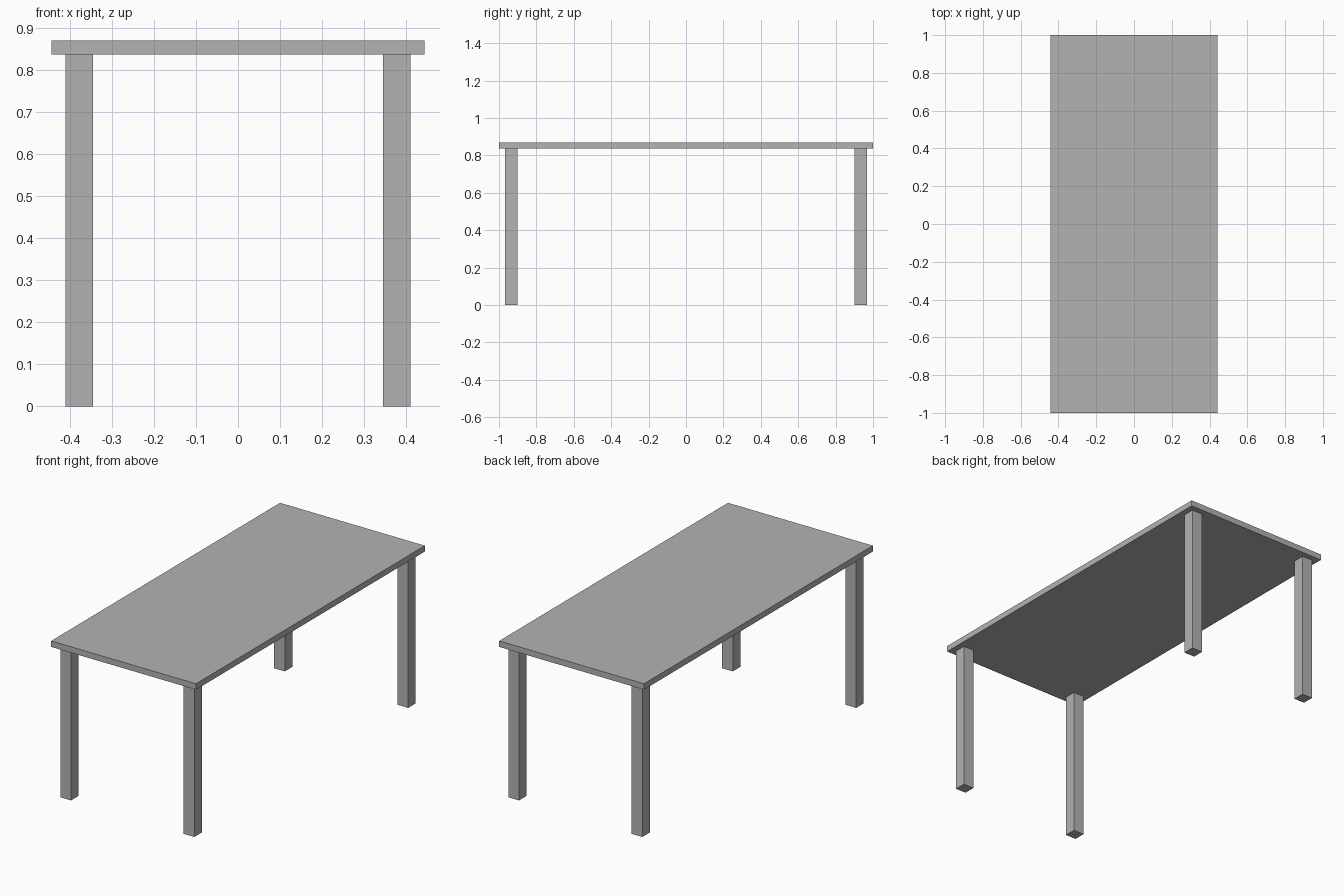
import bpy

# Remove the default cube
cube = bpy.data.objects.get("Cube")
if cube:
    bpy.data.objects.remove(cube, do_unlink=True)

# Single plain grey
GREY = (0.45, 0.45, 0.45, 1.0)
grey = bpy.data.materials.new("plain_grey")
grey.use_nodes = True
grey.diffuse_color = GREY
grey.node_tree.nodes["Principled BSDF"].inputs["Base Color"].default_value = GREY

# Overall sizes
WIDTH, LENGTH, HEIGHT = 0.886, 2.0, 0.869
THICKNESS = 0.033
LEG = 0.065
INSET = 0.033


def box(name, center, size):
    bpy.ops.mesh.primitive_cube_add(size=1, location=center)
    obj = bpy.context.object
    obj.name = name
    obj.scale = size
    bpy.ops.object.transform_apply(location=False, rotation=False, scale=True)
    obj.data.materials.append(grey)
    return obj


# Table top
box("table_top", (0, 0, HEIGHT - THICKNESS / 2), (WIDTH, LENGTH, THICKNESS))

# Four square legs, set in from the corners
leg_height = HEIGHT - THICKNESS
leg_x = WIDTH / 2 - INSET - LEG / 2
leg_y = LENGTH / 2 - INSET - LEG / 2
for end, sy in (("front", -1), ("back", 1)):
    for side, sx in (("left", 1), ("right", -1)):
        box(f"{end}_{side}_leg", (sx * leg_x, sy * leg_y, leg_height / 2),
            (LEG, LEG, leg_height))
